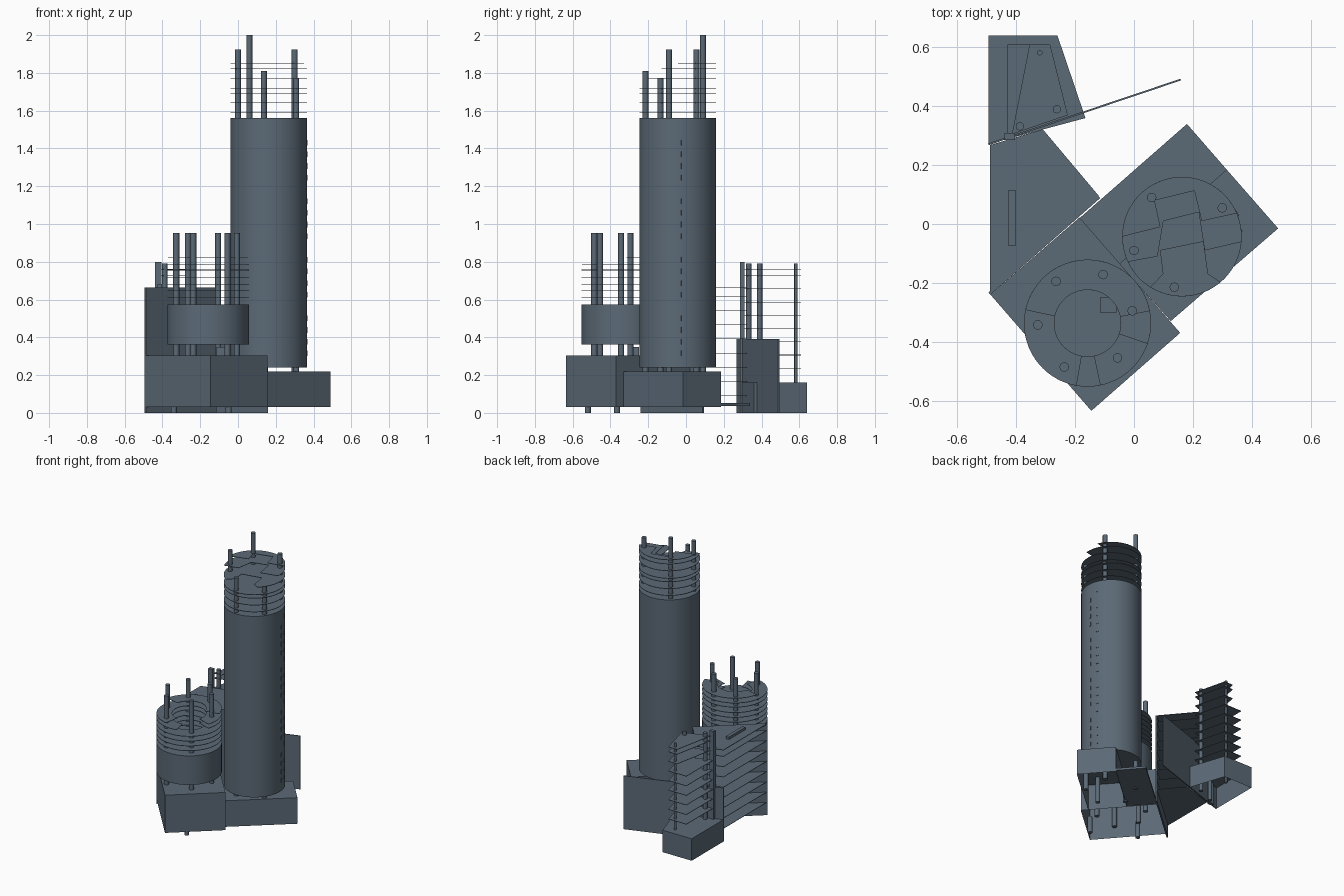
import bpy, bmesh, math
from mathutils import Vector

if "Cube" in bpy.data.objects:
    bpy.data.objects.remove(bpy.data.objects["Cube"])

slate = bpy.data.materials.new("slate_blue_grey")
slate.diffuse_color = (0.105, 0.142, 0.18, 1)
slate.use_nodes = True
slate.node_tree.nodes["Principled BSDF"].inputs["Base Color"].default_value = slate.diffuse_color


def finish(name, bm, smooth=False):
    bmesh.ops.remove_doubles(bm, verts=bm.verts, dist=1e-5)
    bmesh.ops.recalc_face_normals(bm, faces=bm.faces)
    me = bpy.data.meshes.new(name)
    bm.to_mesh(me)
    bm.free()
    me.materials.append(slate)
    ob = bpy.data.objects.new(name, me)
    bpy.context.collection.objects.link(ob)
    if smooth:
        me.shade_smooth()
        me.set_sharp_from_angle(angle=math.radians(35))
    return ob


def prism(name, polys, z0, z1, open_bottom=False, smooth=False):
    """Extrude one or more touching flat outlines from z0 to z1."""
    bm = bmesh.new()
    for pts in polys:
        bm.faces.new([bm.verts.new((x, y, z0)) for x, y in pts])
    bmesh.ops.remove_doubles(bm, verts=bm.verts, dist=1e-5)
    base = bm.faces[:]
    r = bmesh.ops.extrude_face_region(bm, geom=base, use_keep_orig=True)
    bmesh.ops.translate(bm, vec=(0, 0, z1 - z0),
                        verts=[g for g in r["geom"] if isinstance(g, bmesh.types.BMVert)])
    if open_bottom:
        bmesh.ops.delete(bm, geom=[f for f in bm.faces
                                   if all(abs(v.co.z - z0) < 1e-6 for v in f.verts)],
                         context='FACES_ONLY')
    return finish(name, bm, smooth)


def arc(c, r, a0=0, a1=360, n=72):
    full = a1 - a0 >= 360
    k = max(2, round(n * (a1 - a0) / 360))
    return [(c[0] + r * math.cos(math.radians(a0 + (a1 - a0) * i / k)),
             c[1] + r * math.sin(math.radians(a0 + (a1 - a0) * i / k)))
            for i in range(k if full else k + 1)]


def ring(name, c, r0, r1, z0, z1, a0=0, a1=360):
    o, i = arc(c, r1, a0, a1), arc(c, r0, a0, a1)
    if a1 - a0 >= 360:
        o.append(o[0])
        i.append(i[0])
    quads = [(o[k], o[k + 1], i[k + 1], i[k]) for k in range(len(o) - 1)]
    return prism(name, quads, z0, z1, smooth=True)


def column(name, x, y, z0, z1, r=0.016):
    return prism(name, [arc((x, y), r, n=16)], z0, z1, smooth=True)


def box(name, x0, x1, y0, y1, z0, z1):
    return prism(name, [[(x0, y0), (x1, y0), (x1, y1), (x0, y1)]], z0, z1)


def wall(name, a, b, t, z0, z1):
    a, b = Vector(a), Vector(b)
    d = (b - a).normalized()
    n = Vector((-d.y, d.x)) * t
    return prism(name, [[a, b, b + n, a + n]], z0, z1)


T = 0.003  # slab thickness

# Podiums (hollow, open underneath) and low terrace
prism("tower_podium", [[(0.49, -0.015), (0.315, 0.185), (-0.05, -0.135), (0.125, -0.33)]],
      0.03, 0.22, open_bottom=True)
prism("terrace", [[(0.315, 0.185), (0.18, 0.34), (-0.185, 0.02), (-0.05, -0.135)]], 0.037, 0.053)
prism("annex_podium", [[(-0.145, -0.635), (0.157, -0.37), (-0.185, 0.022), (-0.488, -0.24)]],
      0.03, 0.305, open_bottom=True)

# Main round tower
TC, TR = (0.163, -0.043), 0.203
prism("tower_shaft", [arc(TC, TR, n=96)], 0.24, 1.56, smooth=True)
for i, z in enumerate((1.59, 1.64, 1.69, 1.715)):
    prism(f"tower_slab_{i}", [arc(TC, TR)], z, z + T)

# Stepped upper slabs, each cut back on its south side
steps = [
    (1.77, -50, 238, [(0.10, -0.17), (0.09, -0.09), (0.235, -0.06), (0.25, -0.17)]),
    (1.82, -5, 205, [(0.08, -0.11), (0.10, 0.01), (0.22, 0.04), (0.24, -0.09)]),
    (1.85, 23, 180, [(0.09, -0.01), (0.07, 0.08), (0.205, 0.113), (0.23, 0.01)]),
]
for i, (z, a0, a1, cut) in enumerate(steps):
    prism(f"tower_step_slab_{i}", [arc(TC, TR, a0, a1) + cut], z, z + T)

for i, (x, y, z) in enumerate([(0.137, -0.215, 1.81), (0.308, -0.135, 1.77), (0.30, 0.055, 1.925),
                               (0.06, 0.09, 2.0), (0.0, -0.09, 1.925)]):
    column(f"tower_column_{i}", x, y, 0.03, z)

# Thin window plates down the east side of the tower
for i in range(20):
    z = 0.3 + i * 0.062
    for j, (a, w) in enumerate(((5, 2), (20, 5))):
        if (i + j) % 5 == 4:
            continue
        ring(f"window_plate_{i}_{j}", TC, TR - 0.002, TR + 0.003, z, z + 0.03, a, a + w)

# Round annex: drum, ring slabs and columns
AC, R0, R1 = (-0.158, -0.337), 0.113, 0.216
ring("annex_drum", AC, R0, R1, 0.363, 0.575)
for i, (z, a0, a1) in enumerate([(0.61, 0, 360), (0.645, 0, 360), (0.68, 0, 360), (0.715, 0, 360),
                                 (0.755, -19, 282), (0.785, -19, 260), (0.82, 11, 168)]):
    ring(f"annex_slab_{i}", AC, R0, R1, z, z + T, a0, a1)
for i, (x, y) in enumerate([(-0.105, -0.172), (-0.265, -0.195), (-0.327, -0.343),
                            (-0.237, -0.486), (-0.056, -0.455), (-0.006, -0.295)]):
    column(f"annex_column_{i}", x, y, 0.1, 0.953)
for i, (x, y) in enumerate([(-0.34, -0.365), (-0.05, -0.52)]):
    column(f"annex_foot_{i}", x, y, 0.0, 0.12)
box("annex_roof_box", -0.115, -0.06, -0.30, -0.25, 0.305, 0.35)

# Rear block: tall screen wall with stacked floors behind it
wall("rear_screen_wall", (-0.488, -0.24), (-0.115, 0.088), 0.01, 0.0, 0.665)
rear = [(-0.49, -0.236), (-0.12, 0.096), (-0.31, 0.322), (-0.49, 0.268)]
for i in range(8):
    z = 0.09 + 0.075 * i
    prism(f"rear_floor_{i}", [rear], z, z + T)
prism("rear_roof", [rear], 0.661, 0.665)
box("rear_roof_box", -0.427, -0.402, -0.075, 0.115, 0.665, 0.683)

# Long thin wall between the rear blocks
wall("long_wall", (-0.494, 0.268), (0.16, 0.488), 0.006, 0.0, 0.39)

# North block: hollow base, tapered floors, shaft and columns
prism("north_base", [[(-0.494, 0.272), (-0.165, 0.36), (-0.26, 0.64), (-0.494, 0.64)]],
      0.0, 0.16, open_bottom=True)
wide = [(-0.43, 0.30), (-0.225, 0.37), (-0.285, 0.61), (-0.43, 0.61)]
narrow = [(-0.415, 0.305), (-0.225, 0.37), (-0.285, 0.61), (-0.355, 0.61)]
for i in range(9):
    z = 0.235 + 0.07 * i
    prism(f"north_floor_{i}", [wide if i < 6 else narrow], min(z, 0.76), min(z, 0.76) + T)
box("north_shaft", -0.44, -0.405, 0.285, 0.31, 0.0, 0.80)
for i, (x, y) in enumerate([(-0.388, 0.332), (-0.262, 0.39), (-0.32, 0.582)]):
    column(f"north_column_{i}", x, y, 0.0, 0.79, r=0.014 if i < 2 else 0.009)
